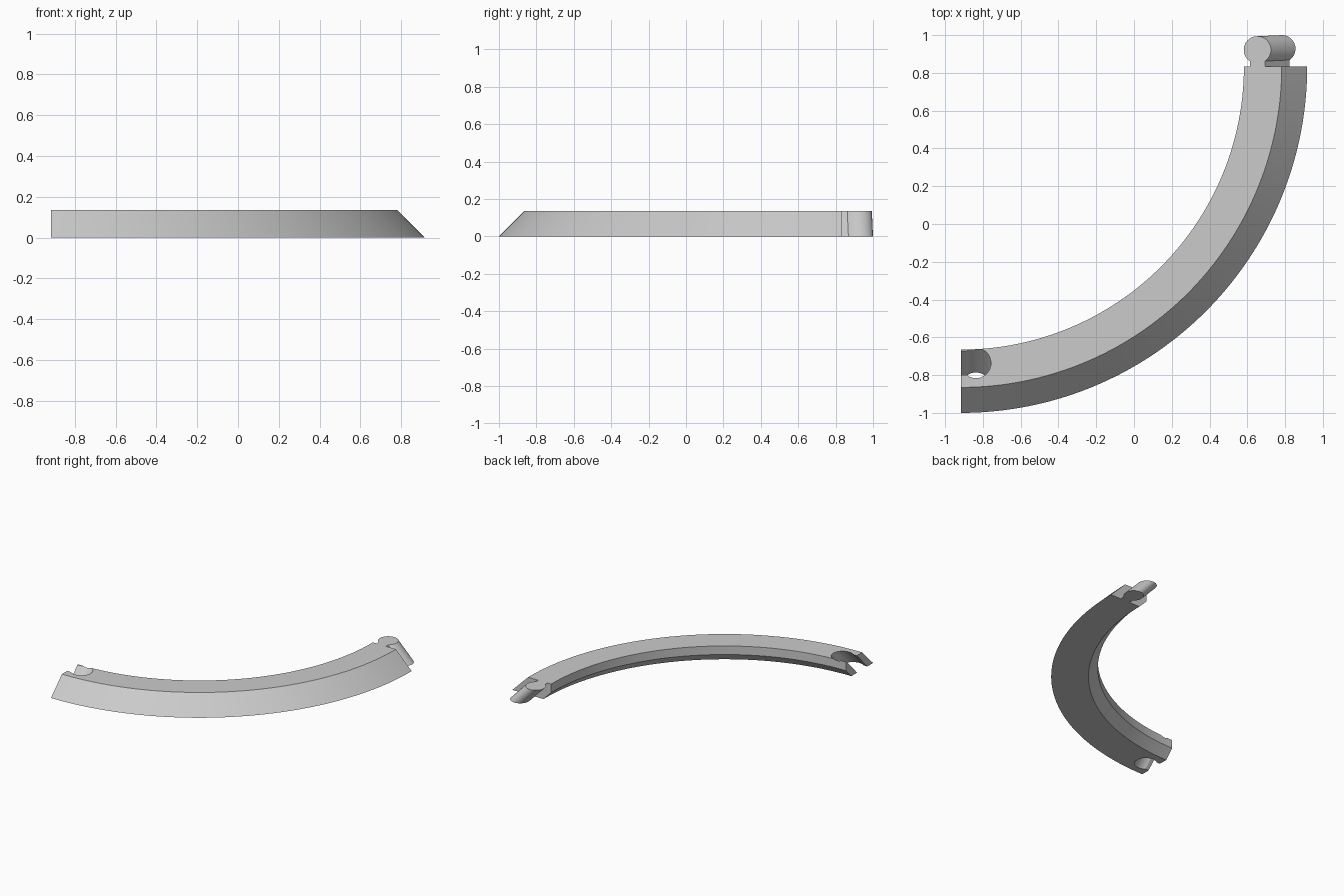
import bpy, bmesh, math

cube = bpy.data.objects.get("Cube")
if cube:
    bpy.data.objects.remove(cube, do_unlink=True)

H = 0.135                 # height of the rail
CX, CY = -0.917, 0.834    # centre of the quarter arc
MID = 1.57                # radius on which the connectors sit
SLANT = 0.13              # outward shift of the connectors from top to bottom

grey = bpy.data.materials.new("light grey")
grey.use_nodes = True
grey.diffuse_color = (0.6, 0.6, 0.6, 1)
grey.node_tree.nodes["Principled BSDF"].inputs["Base Color"].default_value = (0.6, 0.6, 0.6, 1)


def loft(name, rings):
    """Closed solid through a list of matching rings of points."""
    bm = bmesh.new()
    loops = [[bm.verts.new(p) for p in ring] for ring in rings]
    n = len(loops[0])
    for a, b in zip(loops, loops[1:]):
        for i in range(n):
            j = (i + 1) % n
            bm.faces.new((a[i], a[j], b[j], b[i]))
    bm.faces.new(loops[0])
    bm.faces.new(loops[-1])
    bmesh.ops.recalc_face_normals(bm, faces=bm.faces[:])
    mesh = bpy.data.meshes.new(name)
    bm.to_mesh(mesh)
    bm.free()
    mesh.materials.append(grey)
    obj = bpy.data.objects.new(name, mesh)
    bpy.context.collection.objects.link(obj)
    return obj


def keyhole(radius, centre, neck, start):
    """Round head on a straight neck: (sideways, lengthwise) points."""
    gap = math.asin(neck / radius)
    steps = 40
    pts = [(-neck, start), (neck, start)]
    for i in range(steps + 1):
        a = -math.pi / 2 + gap + (2 * math.pi - 2 * gap) * i / steps
        pts.append((radius * math.cos(a), centre + radius * math.sin(a)))
    return pts


def smooth(obj):
    bpy.ops.object.select_all(action='DESELECT')
    obj.select_set(True)
    bpy.context.view_layer.objects.active = obj
    bpy.ops.object.shade_smooth_by_angle(angle=math.radians(25))


# Curved rail: bevelled outside, undercut inside
profile = [(1.499, H), (1.499, 0.068), (1.566, 0), (1.834, 0), (1.699, H)]
SEGMENTS = 72
rings = []
for i in range(SEGMENTS + 1):
    a = -math.pi / 2 * i / SEGMENTS
    rings.append([(CX + r * math.cos(a), CY + r * math.sin(a), z) for r, z in profile])
rail = loft("curved_rail", rings)

# Slanted socket cut through the front end
outline = keyhole(0.08, 0.08, 0.063, -0.04)
rings = []
for z in (-0.03, H + 0.03):
    shift = SLANT * (H - z) / H
    rings.append([(CX + v, CY - MID - u - shift, z) for u, v in outline])
cutter = loft("socket_cutter", rings)
cutter.hide_render = True
cut = rail.modifiers.new("socket", 'BOOLEAN')
cut.operation = 'DIFFERENCE'
cut.solver = 'EXACT'
cut.object = cutter
bpy.context.view_layer.objects.active = rail
bpy.ops.object.modifier_apply(modifier=cut.name)
bpy.data.objects.remove(cutter, do_unlink=True)
smooth(rail)

# Slanted connector tab on the back end
outline = keyhole(0.072, 0.088, 0.04, 0)
rings = []
for z in (0, H):
    t = (H - z) / H
    rings.append([(CX + MID + u + SLANT * t, CY + v + 0.006 * t * (v > 0), z)
                  for u, v in outline])
tab = loft("connector_tab", rings)
smooth(tab)
